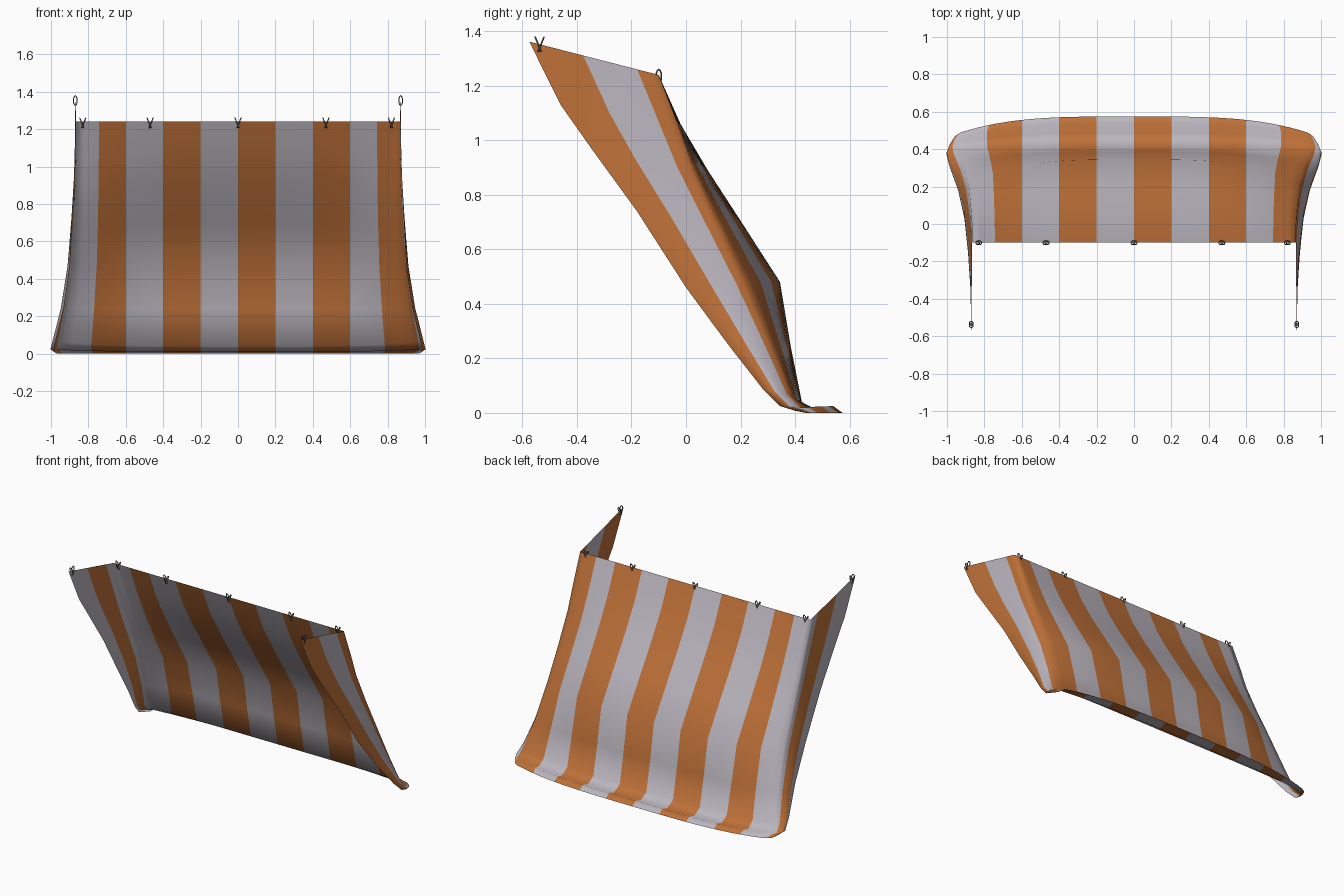
import bpy, bmesh, math
from mathutils import Vector, Matrix

if "Cube" in bpy.data.objects:
    bpy.data.objects.remove(bpy.data.objects["Cube"])


def material(name, rgb):
    m = bpy.data.materials.new(name)
    m.diffuse_color = (*rgb, 1)
    m.use_nodes = True
    m.node_tree.nodes["Principled BSDF"].inputs["Base Color"].default_value = m.diffuse_color
    return m


orange = material("canvas orange", (0.52, 0.165, 0.04))
grey = material("canvas pale grey", (0.50, 0.47, 0.52))
cord = material("cord dark grey", (0.20, 0.19, 0.18))

# Rows from top to hem: centre (y, z), back corner (x, y, z), front edge (x, y, z), side bulge
ROWS = [
    ((-.10, 1.24), (.865, -.10, 1.24), (.870, -.575, 1.362), .000),
    ((-.02, 1.06), (.866, -.03, 1.06), (.872, -.46, 1.13), .002),
    ((.08, .89), (.868, .03, .89), (.875, -.34, .96), .005),
    ((.21, .69), (.875, .12, .69), (.885, -.18, .74), .010),
    ((.345, .48), (.885, .22, .48), (.900, .00, .46), .018),
    ((.385, .24), (.912, .32, .24), (.930, .155, .25), .025),
    ((.425, .04), (.940, .39, .06), (.970, .28, .09), .032),
    ((.485, .008), (.945, .43, .02), (.985, .345, .025), .035),
    ((.540, .025), (.940, .46, .022), (.980, .40, .008), .022),
    ((.575, .000), (.925, .49, .000), (.965, .44, .000), .015),
]
STEP, N = 0.04, 35          # five columns per stripe, 35 columns each side
CORNER = 0.92               # distance along the cloth where it turns forward


def cloth_point(row, s):
    (cy, cz), k, f, bulge = row
    a, sign = abs(s), (1 if s >= 0 else -1)
    if a <= CORNER:
        x = a
        if a > 0.6:
            x = 0.6 + (k[0] - 0.6) * ((a - 0.6) / (CORNER - 0.6)) ** 1.3
        g = (x / k[0]) ** 3.5
        return Vector((sign * x, cy + (k[1] - cy) * g, cz + (k[2] - cz) * g))
    w = (a - CORNER) / (N * STEP - CORNER)
    p = Vector(k).lerp(Vector(f), w)
    p.x = (p.x + 4 * bulge * w * (1 - w)) * sign
    return p


# Striped cloth: back panel, two side wings and ground hem in one sheet
bm = bmesh.new()
grid = [[bm.verts.new(cloth_point(r, i * STEP)) for i in range(-N, N + 1)] for r in ROWS]
for r in range(len(ROWS) - 1):
    for c in range(2 * N):
        face = bm.faces.new((grid[r][c], grid[r][c + 1], grid[r + 1][c + 1], grid[r + 1][c]))
        face.smooth = True
        stripe = math.floor((c - N + 0.5) / 5)
        face.material_index = stripe % 2
mesh = bpy.data.meshes.new("striped_cloth")
bm.to_mesh(mesh)
bm.free()
mesh.materials.append(orange)
mesh.materials.append(grey)
cloth = bpy.data.objects.new("striped_cloth", mesh)
bpy.context.collection.objects.link(cloth)


# Cord ties: two narrow crossed loops hooked over the top edge
def tie(name, pos, turn):
    curve = bpy.data.curves.new(name, 'CURVE')
    curve.dimensions = '3D'
    curve.bevel_depth = 0.003
    curve.bevel_resolution = 1
    for lean in (-22, 22):
        m = Matrix.Rotation(math.radians(turn), 4, 'Z') @ Matrix.Rotation(math.radians(lean), 4, 'Y')
        sp = curve.splines.new('POLY')
        sp.points.add(11)
        for i, pt in enumerate(sp.points):
            t = i * math.tau / 12
            p = m @ Vector((lean / 22 * 0.006, 0.010 * math.cos(t), 0.028 * math.sin(t)))
            pt.co = (*(p + Vector(pos)), 1)
        sp.use_cyclic_u = True
    curve.materials.append(cord)
    bpy.context.collection.objects.link(bpy.data.objects.new(name, curve))


for i, x in enumerate((-.83, -.47, 0, .47, .82)):
    tie(f"back_tie_{i + 1}", (x, -.10, 1.236), 0)
for side, x in (("left", -.87), ("right", .87)):
    tie(f"front_tie_{side}", (x, -.537, 1.355), 90)
